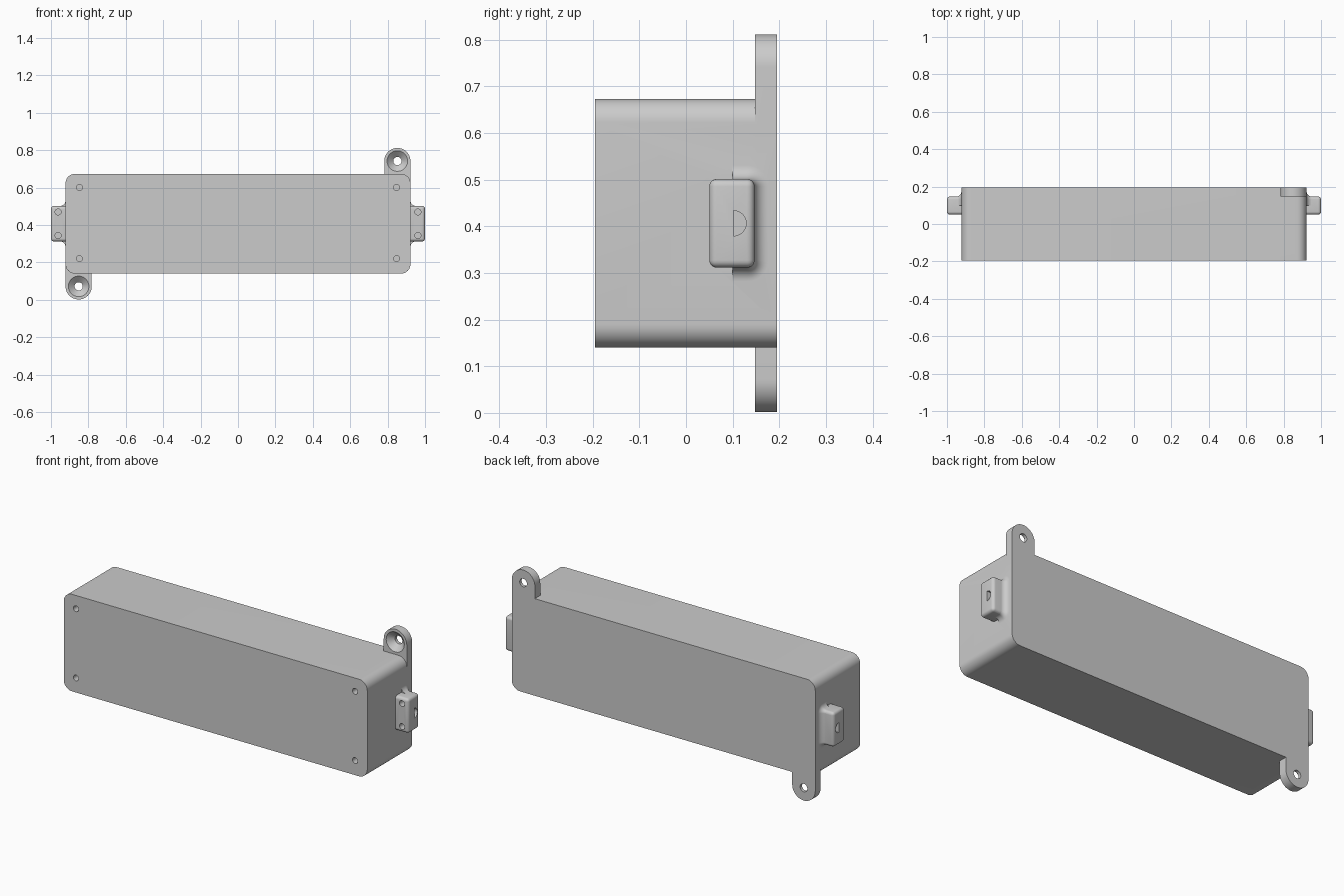
import bpy, bmesh, math
from mathutils import Vector

if "Cube" in bpy.data.objects:
    bpy.data.objects.remove(bpy.data.objects["Cube"])


def loft(name, rings):
    """Closed solid through a list of equal-length point rings."""
    bm = bmesh.new()
    vs = [[bm.verts.new(p) for p in r] for r in rings]
    n = len(vs[0])
    for a, b in zip(vs, vs[1:]):
        for i in range(n):
            j = (i + 1) % n
            bm.faces.new((a[i], a[j], b[j], b[i]))
    bm.faces.new(vs[0])
    bm.faces.new(vs[-1][::-1])
    bmesh.ops.recalc_face_normals(bm, faces=bm.faces)
    return finish(name, bm)


def finish(name, bm):
    me = bpy.data.meshes.new(name)
    bm.to_mesh(me)
    bm.free()
    ob = bpy.data.objects.new(name, me)
    bpy.context.collection.objects.link(ob)
    return ob


def arc(cx, cy, r, a0, a1, n=10):
    return [(cx + r * math.cos(math.radians(a0 + (a1 - a0) * i / n)),
             cy + r * math.sin(math.radians(a0 + (a1 - a0) * i / n))) for i in range(n + 1)]


def along_y(name, outline, y0, y1):
    return loft(name, [[(x, y, z) for x, z in outline] for y in (y0, y1)])


def turned(name, x, z, profile):
    """Round solid about a y axis from (y, radius) pairs."""
    return loft(name, [[(px, y, pz) for px, pz in arc(x, z, r, 0, 360, 40)[:-1]]
                       for y, r in profile])


def combine(target, other, op):
    m = target.modifiers.new(op, 'BOOLEAN')
    m.operation, m.solver, m.object = op, 'EXACT', other
    bpy.context.view_layer.objects.active = target
    bpy.ops.object.modifier_apply(modifier=m.name)
    bpy.data.objects.remove(other)


W, Z0, Z1, R = 0.922, 0.14, 0.673, 0.05
ZC = (Z0 + Z1) / 2

# Main box with rounded long edges
corners = []
for cx, cz, a in ((W - R, Z1 - R, 0), (R - W, Z1 - R, 90),
                  (R - W, Z0 + R, 180), (W - R, Z0 + R, 270)):
    corners += arc(cx, cz, R, a, a + 90)
case = along_y("enclosure", corners, -0.195, 0.195)

# Mounting ears: upper right and lower left, with countersunk holes
for s in (1, -1):
    ex, ez, er = s * (W - 0.07), ZC + s * 0.335, 0.07
    outline = arc(ex, ez, er, 0, s * 180, 28) + [(ex - er, ZC + s * 0.19), (ex + er, ZC + s * 0.19)]
    combine(case, along_y("mounting_ear", outline, 0.148, 0.195), 'UNION')
    combine(case, turned("ear_hole", ex, ez, ((0.13, 0.055), (0.148, 0.055), (0.178, 0.022),
                                              (0.21, 0.022))), 'DIFFERENCE')

# Screw holes in the front face
for x in (-0.848, 0.848):
    for z in (0.22, 0.6):
        combine(case, turned("lid_screw_hole", x, z, ((-0.22, 0.016), (-0.13, 0.016))), 'DIFFERENCE')

# Cable clamps on both ends
F = 0.03
for s in (1, -1):
    bm = bmesh.new()
    bmesh.ops.create_cube(bm, size=1)
    for v in bm.verts:
        v.co = Vector((s * 0.94 + v.co.x * 0.12, 0.0985 + v.co.y * 0.097, ZC + v.co.z * 0.19))
    bmesh.ops.bevel(bm, geom=bm.edges[:], offset=0.016, segments=5, profile=0.5, affect='EDGES')
    bmesh.ops.recalc_face_normals(bm, faces=bm.faces)
    clamp = finish("cable_clamp", bm)

    # Concave fillet joining the rear half of the clamp to the box
    rings = []
    for x, o in [(0.895, F)] + [(W + F * (1 - math.cos(t)), F * (1 - math.sin(t)) - 0.0004)
                                for t in [math.pi / 2 * i / 8 for i in range(9)]]:
        r, yb, h = 0.016 + o, 0.147 + o, 0.095 + o
        ring = [(0.1, ZC - h)] + arc(yb - r, ZC - h + r, r, -90, 0) \
            + arc(yb - r, ZC + h - r, r, 0, 90) + [(0.1, ZC + h)]
        rings.append([(s * x, y, z) for y, z in ring])
    combine(clamp, loft("clamp_fillet", rings), 'UNION')
    combine(case, clamp, 'UNION')

    # Half-round cable opening and two clamp screw holes
    half = arc(0.102, ZC, 0.027, -90, 90, 20)
    combine(case, loft("cable_opening", [[(s * x, y, z) for y, z in half] for x in (0.91, 1.05)]),
            'DIFFERENCE')
    for z in (ZC - 0.063, ZC + 0.063):
        combine(case, turned("clamp_screw_hole", s * 0.962, z, ((0.03, 0.016), (0.12, 0.016))),
                'DIFFERENCE')

bpy.ops.object.select_all(action='DESELECT')
case.select_set(True)
bpy.context.view_layer.objects.active = case
bpy.ops.object.shade_smooth_by_angle(angle=math.radians(30))
